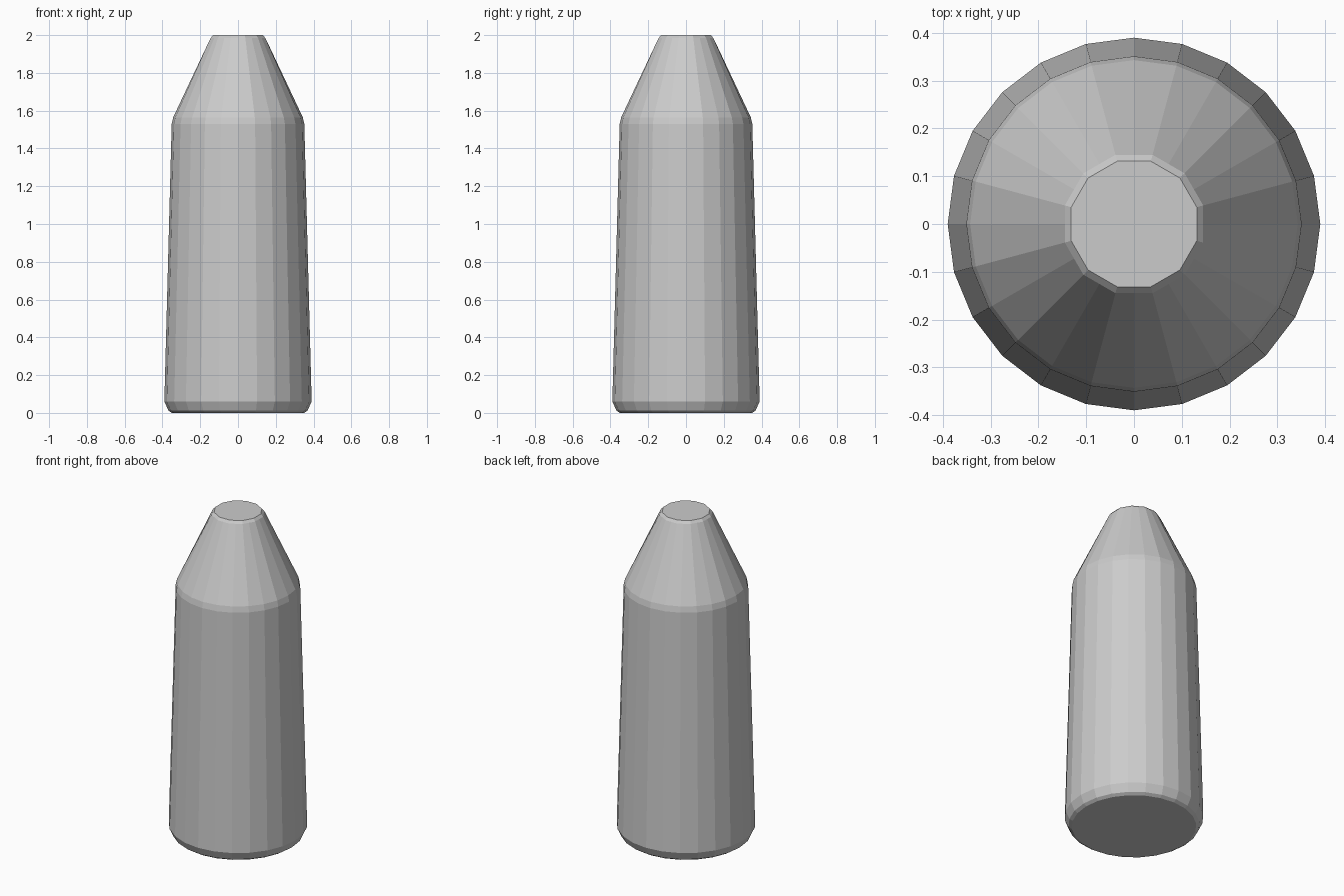
import bpy, bmesh
from math import sin, cos, pi

if "Cube" in bpy.data.objects:
    bpy.data.objects.remove(bpy.data.objects["Cube"])

SIDES = 24
# (radius, height, twelve_sided) from base to tip
PROFILE = [
    (0.35, 0.0, False), (0.368, 0.012, False), (0.39, 0.06, False),
    (0.351, 1.53, False), (0.343, 1.565, False),
    (0.15, 1.985, True), (0.136, 2.0, True),
]


def ring(bm, r, z, twelve):
    # The neck is a 12-gon: every second point lies on the middle of an edge
    verts = []
    for i in range(SIDES):
        a = 2 * pi * i / SIDES
        k = r * cos(pi / 12) if twelve and i % 2 == 0 else r
        verts.append(bm.verts.new((k * cos(a), k * sin(a), z)))
    return verts


# Tapered body with conical shoulder and flat tip
bm = bmesh.new()
rings = [ring(bm, *p) for p in PROFILE]
for low, high in zip(rings, rings[1:]):
    for i in range(SIDES):
        j = (i + 1) % SIDES
        bm.faces.new((low[i], low[j], high[j], high[i]))
bm.faces.new(rings[0][::-1])
bm.faces.new(rings[-1])
bmesh.ops.recalc_face_normals(bm, faces=bm.faces)

mesh = bpy.data.meshes.new("tapered_body")
bm.to_mesh(mesh)
bm.free()
body = bpy.data.objects.new("tapered_body", mesh)
bpy.context.collection.objects.link(body)
